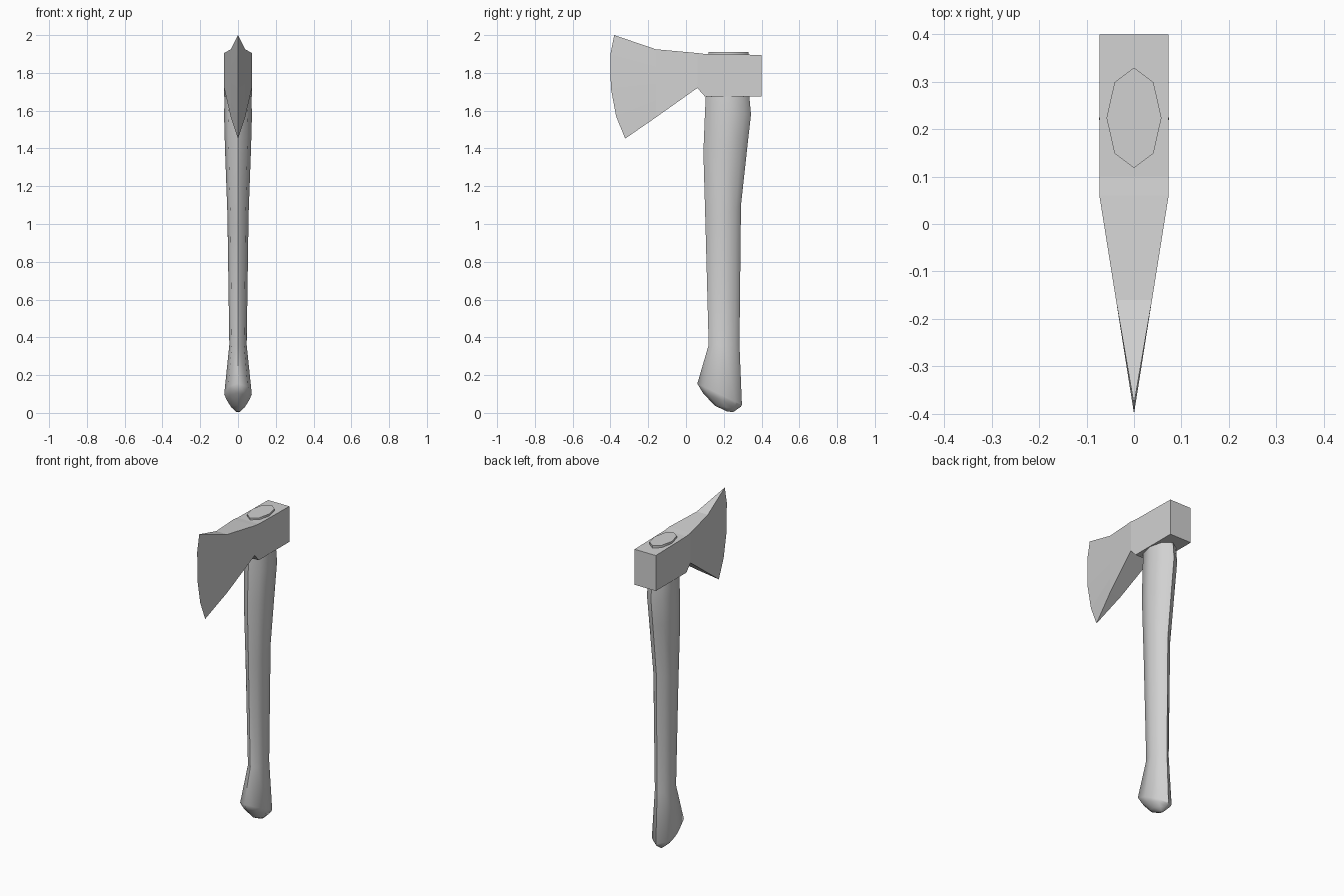
import bpy, bmesh, math

old = bpy.data.objects.get("Cube")
if old:
    bpy.data.objects.remove(old, do_unlink=True)

GREY = (0.64, 0.64, 0.64, 1)
mat = bpy.data.materials.new("plain grey")
mat.use_nodes = True
mat.diffuse_color = GREY
bsdf = mat.node_tree.nodes["Principled BSDF"]
bsdf.inputs["Base Color"].default_value = GREY
bsdf.inputs["Roughness"].default_value = 0.8


def finish(bm, name):
    """Clean the mesh and link it as a named object."""
    bmesh.ops.remove_doubles(bm, verts=bm.verts, dist=0.0005)
    bmesh.ops.recalc_face_normals(bm, faces=bm.faces)
    mesh = bpy.data.meshes.new(name)
    bm.to_mesh(mesh)
    bm.free()
    mesh.materials.append(mat)
    obj = bpy.data.objects.new(name, mesh)
    bpy.context.collection.objects.link(obj)
    return obj


def skin(bm, rings):
    """Join consecutive closed rings and cap both ends."""
    for a, b in zip(rings, rings[1:]):
        for i in range(len(a)):
            j = (i + 1) % len(a)
            bm.faces.new((a[i], a[j], b[j], b[i]))
    bm.faces.new(rings[0])
    bm.faces.new(rings[-1])


# Axe head: upright columns from the poll to the curved cutting edge
def column(y, bottom, top, half):
    return [(half, y, bottom + (top - bottom) * i / 4) for i in range(5)]


columns = [
    column(0.4, 1.675, 1.895, 0.073),
    column(0.1, 1.675, 1.9, 0.073),
    column(0.06, 1.72, 1.905, 0.073),
    column(-0.16, 1.564, 1.925, 0.038),
    [(0, -0.322, 1.452), (0, -0.37, 1.57), (0, -0.398, 1.72),
     (0, -0.4, 1.9), (0, -0.38, 2.0)],
]
bm = bmesh.new()
rings = []
for col in columns:
    left = [bm.verts.new(p) for p in col]
    right = [bm.verts.new((-x, y, z)) for x, y, z in reversed(col)]
    rings.append(left + right)
skin(bm, rings)
finish(bm, "axe_head")

# Handle: eight-sided sections (front y, front z, back y, back z, half width)
sections = [
    (0.215, 0.008, 0.25, 0.004, 0.01),
    (0.15, 0.04, 0.272, 0.02, 0.036),
    (0.09, 0.105, 0.29, 0.032, 0.06),
    (0.06, 0.155, 0.296, 0.042, 0.073),
    (0.12, 0.36, 0.283, 0.36, 0.046),
    (0.103, 1.0, 0.291, 1.1, 0.056),
    (0.092, 1.38, 0.326, 1.42, 0.069),
    (0.1, 1.58, 0.344, 1.58, 0.074),
    (0.105, 1.68, 0.335, 1.68, 0.07),
    (0.118, 1.87, 0.33, 1.87, 0.058),
    (0.118, 1.911, 0.33, 1.911, 0.058),
]
bm = bmesh.new()
rings = []
for yf, zf, yb, zb, half in sections:
    ring = []
    for i in range(8):
        a = math.tau * i / 8
        t = (1 + math.cos(a)) / 2
        ring.append(bm.verts.new((half * math.sin(a),
                                  yf + (yb - yf) * t, zf + (zb - zf) * t)))
    rings.append(ring)
skin(bm, rings)
handle = finish(bm, "handle")

# Rounded shading along the handle, crisp rim at its top end
bpy.ops.object.select_all(action="DESELECT")
handle.select_set(True)
bpy.context.view_layer.objects.active = handle
bpy.ops.object.shade_smooth_by_angle(angle=math.radians(65))
